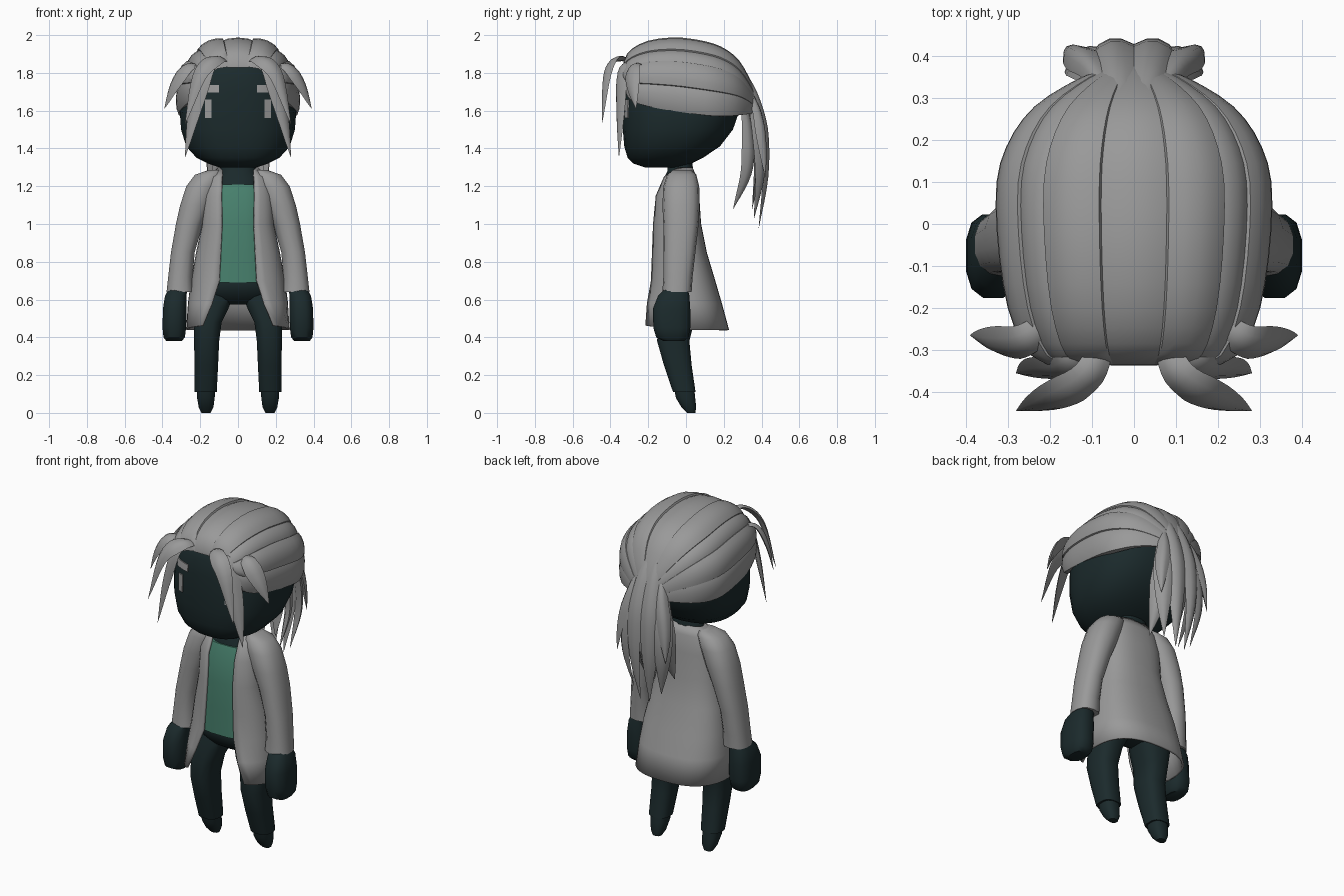
import bpy, bmesh, math
from mathutils import Vector
from mathutils.bvhtree import BVHTree

if "Cube" in bpy.data.objects:
    bpy.data.objects.remove(bpy.data.objects["Cube"])


def material(name, rgb):
    m = bpy.data.materials.new(name)
    m.diffuse_color = (*rgb, 1)
    m.use_nodes = True
    m.node_tree.nodes["Principled BSDF"].inputs["Base Color"].default_value = m.diffuse_color
    return m


GREY = material("warm grey", (0.32, 0.32, 0.32))
DARK = material("dark teal", (0.011, 0.023, 0.025))
GREEN = material("shirt green", (0.065, 0.22, 0.155))


def make(name, verts, faces, mat, angle=40):
    me = bpy.data.meshes.new(name)
    me.from_pydata([tuple(v) for v in verts], [], faces)
    bm = bmesh.new()
    bm.from_mesh(me)
    bmesh.ops.recalc_face_normals(bm, faces=bm.faces)
    bm.to_mesh(me)
    bm.free()
    me.materials.append(mat)
    ob = bpy.data.objects.new(name, me)
    bpy.context.collection.objects.link(ob)
    bpy.ops.object.select_all(action='DESELECT')
    ob.select_set(True)
    bpy.context.view_layer.objects.active = ob
    bpy.ops.object.shade_smooth_by_angle(angle=math.radians(angle))
    return ob


def sp(v, p):
    return math.copysign(abs(v) ** p, v)


def loft(name, rings, mat, n=16, power=2.4, side=1, angle=40):
    """Stack of horizontal rounded rings: (z, x centre, x radius, y front, y back)."""
    verts, faces = [], []
    for z, xc, rx, yf, yb in rings:
        for i in range(n):
            a = 2 * math.pi * (i + 0.5) / n
            verts.append((side * (xc + rx * sp(math.cos(a), 2 / power)),
                          (yf + yb) / 2 + (yb - yf) / 2 * sp(math.sin(a), 2 / power), z))
    for r in range(len(rings) - 1):
        for i in range(n):
            j = (i + 1) % n
            faces.append((r * n + i, r * n + j, r * n + n + j, r * n + n + i))
    faces += [tuple(range(n)), tuple(range((len(rings) - 1) * n, len(rings) * n))]
    return make(name, verts, faces, mat, angle)


def spline(pts, t):
    """Catmull-Rom through the points, t from 0 to 1."""
    p = [Vector(q) for q in pts]
    p = [2 * p[0] - p[1]] + p + [2 * p[-1] - p[-2]]
    s = min(t, 0.99999) * (len(pts) - 1)
    i = int(s)
    f = s - i
    a, b, c, d = p[i:i + 4]
    return 0.5 * (2 * b + (c - a) * f + (2 * a - 5 * b + 4 * c - d) * f * f
                  + (3 * b - a - 3 * c + d) * f ** 3)


def lock(name, pts, width, thick, side=1, centre=(0, 0, 1.6), n=16):
    """Tapering hair lock with a ridged lens section, flat side to the head."""
    verts, faces = [], []
    for k in range(n + 1):
        t = k / n
        p = spline(pts, t)
        tan = (spline(pts, min(1, t + .02)) - spline(pts, max(0, t - .02))).normalized()
        out = p - Vector(centre)
        out = (out - tan * out.dot(tan)).normalized()
        wide = tan.cross(out)
        s = max(0.02, (0.5 + t) if t < 0.5 else 1 - (2 * t - 1) ** 1.8)
        for a, b in ((-1, 0), (-.5, .75), (0, 1), (.5, .75), (1, 0), (0, -.4)):
            q = p + wide * a * width * s + out * b * thick * s
            verts.append((q.x * side, q.y, q.z))
    for k in range(n):
        for i in range(6):
            j = (i + 1) % 6
            faces.append((k * 6 + i, k * 6 + j, k * 6 + 6 + j, k * 6 + 6 + i))
    faces += [tuple(range(6)), tuple(range(n * 6, n * 6 + 6))]
    return make(name, verts, faces, GREY, 50)


# Head and neck
head = loft("head", [(1.30, 0, .10, -.22, -.02), (1.32, 0, .16, -.28, .03), (1.35, 0, .22, -.31, .09),
                     (1.41, 0, .275, -.328, .18), (1.50, 0, .303, -.336, .25), (1.60, 0, .31, -.338, .285),
                     (1.70, 0, .295, -.335, .285), (1.79, 0, .265, -.325, .25), (1.87, 0, .19, -.29, .19),
                     (1.91, 0, .08, -.2, .1)], DARK, 28, 2.5, angle=60)
loft("neck", [(1.15, 0, .13, -.13, .04), (1.24, 0, .11, -.12, .045), (1.28, 0, .095, -.10, .04),
              (1.36, 0, .09, -.10, .03)], DARK)

# Eyes and brows: thin plates laid on the face
tree = BVHTree.FromPolygons([v.co for v in head.data.vertices], [p.vertices for p in head.data.polygons])


def plate(name, x0, x1, z0, z1):
    verts, faces, n = [], [], 5
    for depth in (.007, -.002):
        for z in (z0, z1):
            for i in range(n):
                x = x0 + (x1 - x0) * i / (n - 1)
                hit = tree.ray_cast(Vector((x, -2, z)), Vector((0, 1, 0)))[0]
                verts.append((x, hit.y - depth, z))
    for i in range(n - 1):
        a, b, c, d = i, n + i, 2 * n + i, 3 * n + i
        faces += [(a, a + 1, b + 1, b), (c, c + 1, d + 1, d), (a, a + 1, c + 1, c), (b, b + 1, d + 1, d)]
    faces += [(0, n, 3 * n, 2 * n), (n - 1, 2 * n - 1, 4 * n - 1, 3 * n - 1)]
    make(name, verts, faces, GREY)


for s, tag in ((1, "left"), (-1, "right")):
    plate("eye_" + tag, s * .14, s * .175, 1.56, 1.66)
    plate("brow_" + tag, s * .10, s * .20, 1.695, 1.735)

# Hair cap: strips combed from the hairline to the tail, alternately raised
# stations: y, top z, half width, side-edge z
CAP = [(-.335, 1.84, .20, 1.76), (-.30, 1.91, .25, 1.70), (-.2, 1.962, .292, 1.675), (-.05, 1.978, .315, 1.655),
       (.1, 1.958, .318, 1.635), (.2, 1.923, .288, 1.625), (.28, 1.86, .23, 1.62), (.34, 1.76, .14, 1.61),
       (.375, 1.67, .06, 1.59)]


def cap_point(theta, t, lift):
    y, zt, hx = spline([c[:3] for c in CAP], t)
    zb = spline([(c[3], 0, 0) for c in CAP], t).x
    k = 1 + lift / .3
    return Vector((hx * k * sp(math.sin(theta), .9), y, zb + (zt - zb) * k * sp(math.cos(theta), .85)))


edges = [-97, -78, -57, -37, -14, 14, 37, 57, 78, 97]
for s in range(len(edges) - 1):
    high = s % 2
    over = 3 if high else 2
    a0, a1 = math.radians(edges[s] - over), math.radians(edges[s + 1] + over)
    raise_by = .010 if high else -.002
    prof = ((0, -.03), (0.05, 0), (.25, .008), (.5, .011), (.75, .008), (.95, 0), (1, -.03))
    m, n = len(prof), 20
    verts, faces = [], []
    for k in range(n + 1):
        for f, lift in prof:
            verts.append(cap_point(a0 + (a1 - a0) * f, k / n, lift + raise_by))
    for k in range(n):
        for i in range(m - 1):
            faces.append((k * m + i, k * m + i + 1, k * m + m + i + 1, k * m + m + i))
    faces += [tuple(range(m)), tuple(range(n * m, n * m + m))]
    make("hair_strip_%d" % s, verts, faces, GREY, 40)

# Fringe locks, and the tail of falling locks, mirrored
FRINGE = [([(.07, -.27, 1.85), (.11, -.36, 1.87), (.20, -.415, 1.79), (.28, -.445, 1.53)], .05),
          ([(.11, -.27, 1.85), (.16, -.335, 1.82), (.225, -.345, 1.62), (.28, -.355, 1.355)], .05),
          ([(.19, -.22, 1.83), (.26, -.275, 1.83), (.33, -.28, 1.74), (.39, -.265, 1.61)], .05)]
TAIL = [([(.03, .29, 1.82), (.04, .36, 1.68), (.05, .405, 1.5), (.05, .415, 1.25), (.03, .385, .98)], .06),
        ([(.07, .28, 1.76), (.08, .35, 1.62), (.11, .385, 1.45), (.12, .39, 1.25), (.09, .36, 1.03)], .06),
        ([(.05, .30, 1.66), (.08, .325, 1.48), (.10, .32, 1.28), (.10, .25, 1.08)], .055),
        ([(.06, .31, 1.74), (.10, .37, 1.60), (.14, .40, 1.42), (.16, .42, 1.25)], .04)]
for s, tag in ((1, "left"), (-1, "right")):
    for i, (pts, w) in enumerate(FRINGE):
        lock("fringe_%s_%d" % (tag, i), pts, w, .02, s)
    for i, (pts, w) in enumerate(TAIL):
        lock("tail_%s_%d" % (tag, i), pts, w, .03, s, (0, .2, 1.3))
lock("tail_middle", [(0, .31, 1.72), (0, .36, 1.5), (0, .37, 1.3), (0, .35, 1.08)], .06, .03, 1, (0, .1, 1.3))

# Shirt and hips
loft("shirt", [(.69, 0, .19, -.175, .10), (.85, 0, .165, -.175, .08), (1.0, 0, .15, -.172, .06),
               (1.13, 0, .15, -.158, .05), (1.21, 0, .14, -.13, .03)], GREEN, 20, 2.8)
loft("hips", [(.575, 0, .10, -.08, .05), (.60, 0, .17, -.12, .08), (.64, 0, .20, -.15, .10),
              (.69, 0, .20, -.168, .11), (.75, 0, .17, -.15, .09)], DARK, 20)

# Open coat: z, half width, front y, back y, half opening
COAT = [(1.30, .105, -.06, .035, .08), (1.25, .16, -.125, .055, .085), (1.15, .185, -.168, .07, .088),
        (1.0, .19, -.182, .08, .085), (.85, .222, -.187, .11, .092), (.70, .25, -.193, .155, .10),
        (.58, .265, -.225, .19, .14), (.44, .275, -.26, .228, .19)]
verts, faces, n = [], [], 28
for z, hx, yf, yb, gap in COAT:
    start = math.asin(min(1, (gap / hx) ** 1.25))
    for i in range(n + 1):
        a = start + (2 * math.pi - 2 * start) * i / n
        hem = .03 * max(0, math.cos(a)) if z < .5 else 0
        verts.append((hx * sp(math.sin(a), 1 / 1.25),
                      (yf + yb) / 2 - (yb - yf) / 2 * sp(math.cos(a), 1 / 1.25), z + hem))
for r in range(len(COAT) - 1):
    for i in range(n):
        k = r * (n + 1) + i
        faces.append((k, k + 1, k + n + 2, k + n + 1))
coat = make("coat", verts, faces, GREY, 50)
mod = coat.modifiers.new("cloth thickness", 'SOLIDIFY')
mod.thickness = .012

# Limbs, mirrored
for s, tag in ((1, "left"), (-1, "right")):
    loft("sleeve_" + tag, [(1.285, .125, .035, -.07, .03), (1.26, .155, .075, -.10, .055),
                           (1.20, .19, .085, -.12, .07), (1.10, .225, .083, -.125, .072),
                           (1.0, .257, .073, -.12, .067), (.85, .292, .064, -.12, .05),
                           (.72, .305, .066, -.12, .035), (.64, .307, .073, -.125, .03)], GREY, 14, 2.4, s)
    loft("hand_" + tag, [(.66, .315, .05, -.11, .01), (.62, .33, .058, -.15, .02), (.55, .335, .064, -.178, .025),
                         (.45, .337, .064, -.175, .025), (.40, .338, .058, -.16, .015),
                         (.38, .338, .042, -.12, -.01)], DARK, 12, 2.8, s)
    loft("leg_" + tag, [(.64, .12, .10, -.12, .08), (.56, .14, .095, -.14, .07), (.48, .16, .075, -.15, .045),
                        (.38, .166, .068, -.155, .02), (.25, .168, .064, -.118, .032),
                        (.11, .171, .06, -.07, .052)], DARK, 12, 2.8, s)
    loft("foot_" + tag, [(.13, .17, .05, -.065, .045), (.08, .17, .048, -.055, .05), (.03, .169, .04, -.025, .055),
                         (.0, .169, .025, .005, .05)], DARK, 12, 2.6, s)
